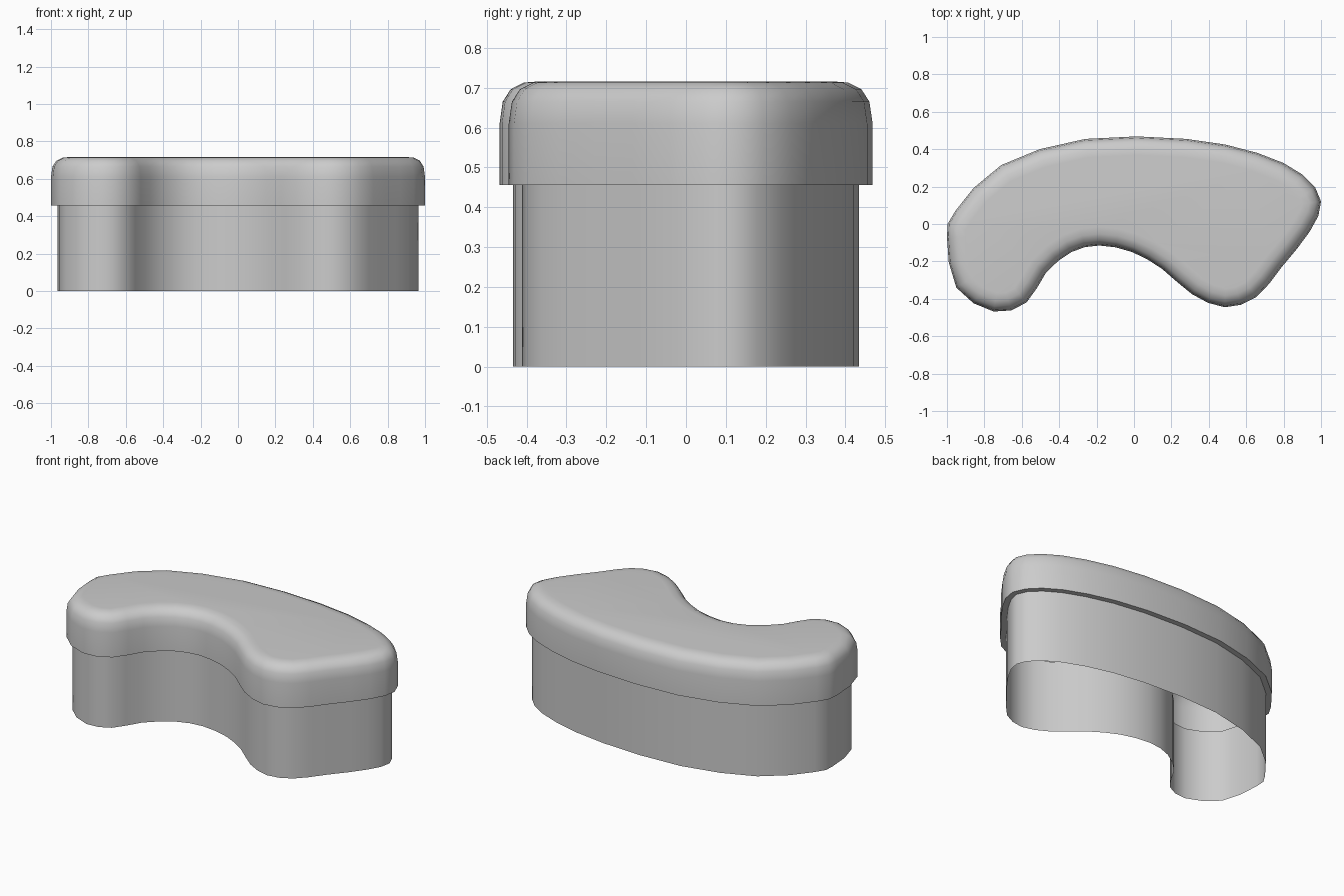
import bpy
import bmesh
import math
from mathutils import Vector

cube = bpy.data.objects.get("Cube")
if cube:
    bpy.data.objects.remove(cube, do_unlink=True)

# Control points of the curved bench outline, counter-clockwise
CONTROL = [Vector(p) for p in (
    (-1, -.07), (-.95, -.34), (-.75, -.468), (-.575, -.42), (-.47, -.26),
    (-.335, -.15), (-.185, -.115), (-.01, -.15), (.15, -.24), (.31, -.375),
    (.485, -.445), (.655, -.39), (.79, -.23), (.94, -.04), (1, .12),
    (.9, .265), (.66, .38), (.28, .455), (-.26, .455), (-.71, .315),
    (-.955, .07))]


def make_material(name, value):
    colour = (value, value, value, 1)
    material = bpy.data.materials.new(name)
    material.use_nodes = True
    material.diffuse_color = colour
    material.node_tree.nodes["Principled BSDF"].inputs["Base Color"].default_value = colour
    return material


def refine(points):
    """Add one smoothly interpolated point between each neighbouring pair."""
    result = []
    count = len(points)
    for i, point in enumerate(points):
        after, beyond = points[(i + 1) % count], points[(i + 2) % count]
        result += [point, (point + after) * 9 / 16 - (points[i - 1] + beyond) / 16]
    return result


def inset(points, distance):
    """Move every point of a closed outline inwards by the given distance."""
    result = []
    for i, point in enumerate(points):
        before = (point - points[i - 1]).normalized()
        after = (points[(i + 1) % len(points)] - point).normalized()
        tangent = (before + after).normalized()
        result.append(point + Vector((-tangent.y, tangent.x)) * distance)
    return result


def build_shell(name, outline, profile, material, capped):
    """Skin a stack of outlines given as (inset, height) pairs."""
    bm = bmesh.new()
    rings = [[bm.verts.new((p.x, p.y, height)) for p in inset(outline, depth)]
             for depth, height in profile]
    for lower, upper in zip(rings, rings[1:]):
        for i in range(len(outline)):
            j = (i + 1) % len(outline)
            bm.faces.new((lower[i], lower[j], upper[j], upper[i]))
    if capped:
        bm.faces.new(rings[-1])
    mesh = bpy.data.meshes.new(name)
    bm.to_mesh(mesh)
    bm.free()
    mesh.materials.append(material)
    shell = bpy.data.objects.new(name, mesh)
    bpy.context.collection.objects.link(shell)
    bpy.ops.object.select_all(action="DESELECT")
    shell.select_set(True)
    bpy.context.view_layer.objects.active = shell
    bpy.ops.object.shade_smooth_by_angle(angle=math.radians(50))
    return shell


grey = make_material("plain grey", .6)
outline = refine(CONTROL)
LIP, SEAM = .034, .456

# Hollow base, open underneath
build_shell("base", outline, [(LIP, 0), (LIP, SEAM)], grey, False)

# Overhanging seat with a narrow lip below and a rounded upper edge
build_shell("seat", outline,
            [(LIP, SEAM), (0, SEAM), (0, .61), (.008, .665), (.028, .696),
             (.062, .713), (.1, .716)], grey, True)
